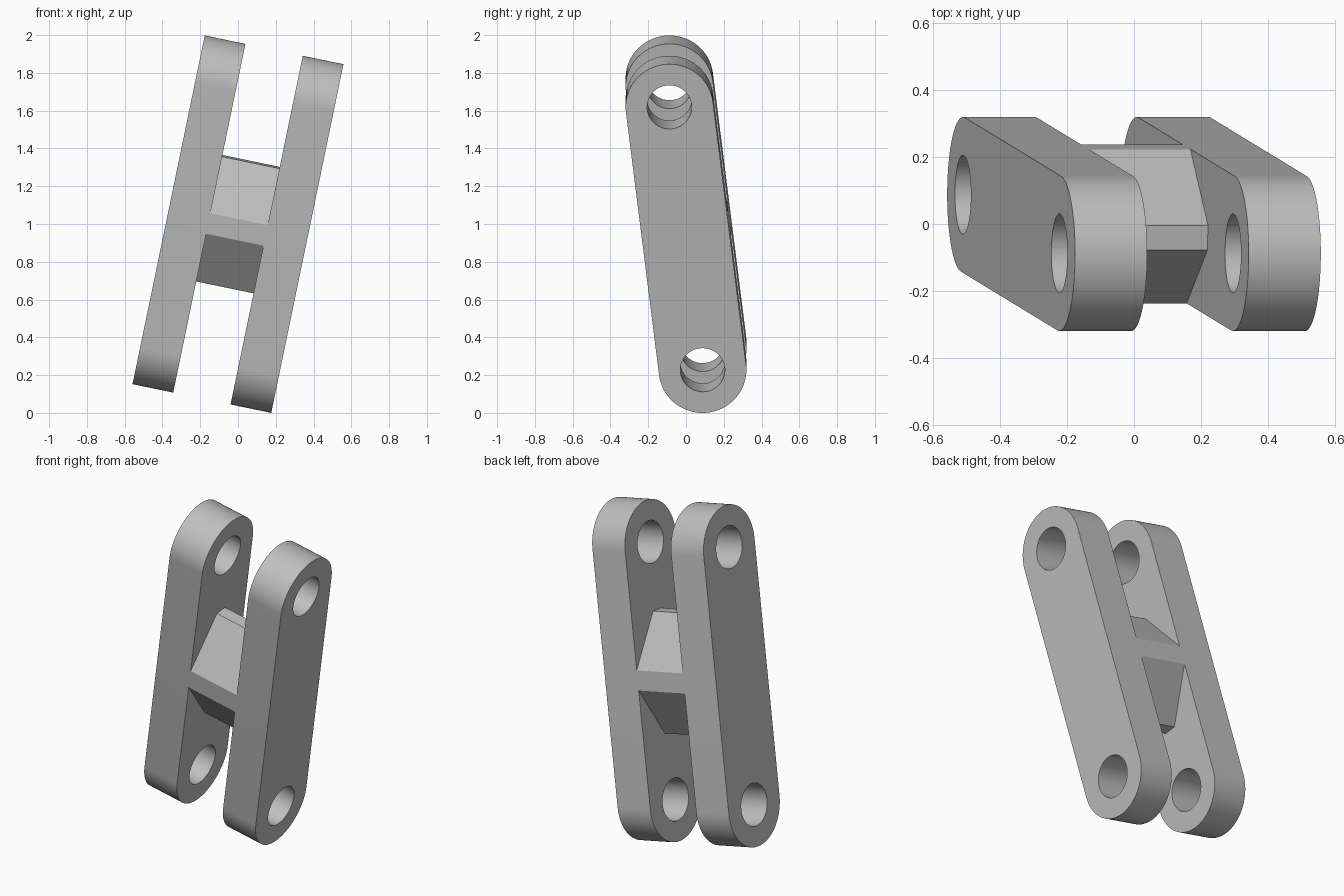
import bpy, bmesh
from math import sin, cos, pi, radians
from mathutils import Euler

if "Cube" in bpy.data.objects:
    bpy.data.objects.remove(bpy.data.objects["Cube"], do_unlink=True)

RADIUS, HOLE, REACH = 0.232, 0.118, 0.716   # end radius, bore radius, half pin spacing
INNER, OUTER = 0.155, 0.375                 # plate faces across the width
STEPS = 48

grey = bpy.data.materials.new("plain_grey")
grey.use_nodes = True
colour = (0.52, 0.52, 0.52, 1)
grey.diffuse_color = colour
grey.node_tree.nodes["Principled BSDF"].inputs["Base Color"].default_value = colour


def prism(name, outline, x0, x1):
    """Extrude a (y, z) outline across the width from x0 to x1."""
    bm = bmesh.new()
    face = bm.faces.new([bm.verts.new((x0, y, z)) for y, z in outline])
    out = bmesh.ops.extrude_face_region(bm, geom=[face])
    moved = [v for v in out["geom"] if isinstance(v, bmesh.types.BMVert)]
    bmesh.ops.translate(bm, verts=moved, vec=(x1 - x0, 0, 0))
    bmesh.ops.recalc_face_normals(bm, faces=bm.faces)
    mesh = bpy.data.meshes.new(name)
    bm.to_mesh(mesh)
    bm.free()
    mesh.materials.append(grey)
    obj = bpy.data.objects.new(name, mesh)
    bpy.context.collection.objects.link(obj)
    return obj


def combine(target, other, operation):
    """Apply a boolean and remove its operand."""
    mod = target.modifiers.new("combine", "BOOLEAN")
    mod.operation, mod.object, mod.solver = operation, other, "EXACT"
    bpy.ops.object.select_all(action="DESELECT")
    bpy.context.view_layer.objects.active = target
    target.select_set(True)
    bpy.ops.object.modifier_apply(modifier=mod.name)
    bpy.data.objects.remove(other, do_unlink=True)


def arc(radius, z, start, sweep, steps):
    return [(radius * cos(start + sweep * i / steps),
             z + radius * sin(start + sweep * i / steps)) for i in range(steps + 1)]


# Cross block: an eight-sided wedge flush with the plate edges
block = [(0.232, -0.056), (0.232, 0.056), (0.037, 0.34), (-0.037, 0.34)]
block += [(-y, -z) for y, z in block]
link = prism("double_link", block, -INNER - 0.05, INNER + 0.05)

# Two round-ended side plates
plate = arc(RADIUS, REACH, 0, pi, STEPS) + arc(RADIUS, -REACH, pi, pi, STEPS)
for x0, x1 in ((-OUTER, -INNER), (INNER, OUTER)):
    combine(link, prism("side_plate", plate, x0, x1), "UNION")

# Pin holes through both plates
for z in (-REACH, REACH):
    bore = arc(HOLE, z, 0, 2 * pi, STEPS)[:-1]
    combine(link, prism("pin_hole_cutter", bore, -OUTER - 0.1, OUTER + 0.1), "DIFFERENCE")

# Lean the whole link forward and sideways
lean = Euler((radians(7.04), radians(11.7), 0)).to_matrix().to_4x4()
link.data.transform(lean)
link.location.z = -min(v.co.z for v in link.data.vertices)

bpy.ops.object.select_all(action="DESELECT")
bpy.context.view_layer.objects.active = link
link.select_set(True)
bpy.ops.object.shade_smooth_by_angle(angle=radians(20))
